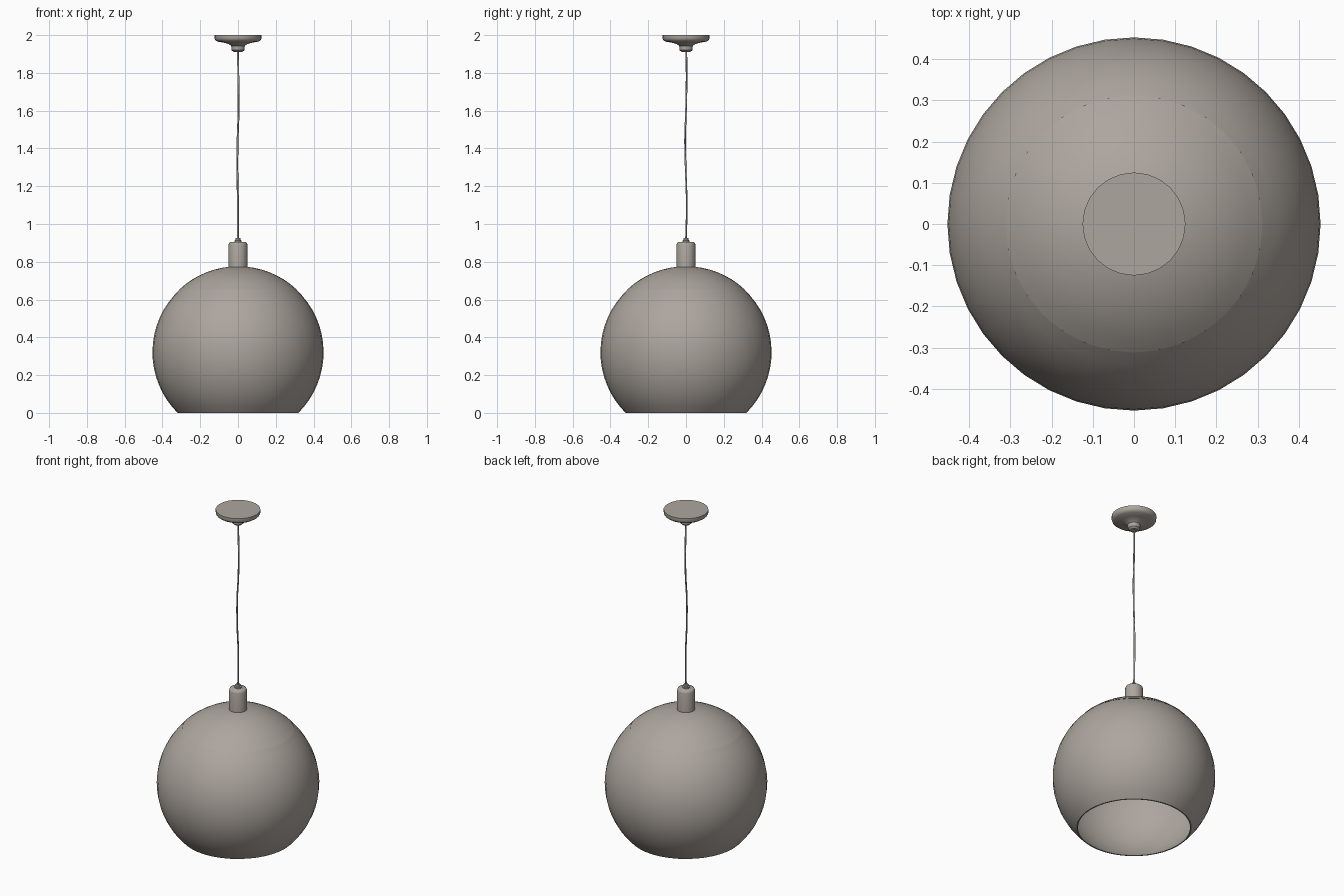
import bpy
import bmesh
from math import sin, cos, pi, sqrt, acos, radians
from mathutils import Vector

if "Cube" in bpy.data.objects:
    bpy.data.objects.remove(bpy.data.objects["Cube"])

# Single warm grey paint
COLOUR = (0.42, 0.38, 0.345, 1)
paint = bpy.data.materials.new("warm grey")
paint.use_nodes = True
paint.diffuse_color = COLOUR
paint.node_tree.nodes["Principled BSDF"].inputs["Base Color"].default_value = COLOUR


def finish(obj, angle=40):
    obj.data.materials.append(paint)
    bpy.ops.object.select_all(action='DESELECT')
    obj.select_set(True)
    bpy.context.view_layer.objects.active = obj
    bpy.ops.object.shade_smooth_by_angle(angle=radians(angle))


def lathe(name, profile, sides):
    """Spin (radius, z) points round the z axis; list them bottom to top."""
    bm = bmesh.new()
    verts = [bm.verts.new((r, 0, z)) for r, z in profile]
    edges = [bm.edges.new(pair) for pair in zip(verts, verts[1:])]
    bmesh.ops.spin(bm, geom=verts + edges, axis=(0, 0, 1), cent=(0, 0, 0),
                   angle=2 * pi, steps=sides, use_duplicate=False)
    bmesh.ops.remove_doubles(bm, verts=bm.verts, dist=0.0005)
    bmesh.ops.recalc_face_normals(bm, faces=bm.faces)
    mesh = bpy.data.meshes.new(name)
    bm.to_mesh(mesh)
    bm.free()
    obj = bpy.data.objects.new(name, mesh)
    bpy.context.collection.objects.link(obj)
    finish(obj)
    return obj


def arc(radius, low, high, steps):
    """Points on the globe's outline between two heights."""
    a, b = (acos(max(-1, min(1, (z - CENTRE) / radius))) for z in (low, high))
    angles = [a + (b - a) * i / steps for i in range(steps + 1)]
    return [(radius * sin(t), CENTRE + radius * cos(t)) for t in angles]


CENTRE, RADIUS, SEAM = 0.321, 0.453, 0.652

# Globe shade, open below, as a thin closed wall
outer = arc(RADIUS, 0, SEAM, 16)
inner = arc(RADIUS - 0.005, 0, SEAM, 16)
lathe("globe_shade", outer + inner[::-1] + outer[:1], 40)

# Cap sitting on the shade with a fine lip at the seam
top = arc(RADIUS + 0.002, SEAM, CENTRE + RADIUS + 0.002, 8)
under = arc(RADIUS - 0.004, SEAM, CENTRE + RADIUS - 0.004, 8)
lathe("shade_cap", under[::-1] + [(0.309, SEAM)] + top, 32)

# Lamp socket with a rounded shoulder
lathe("socket", [(0, 0.762), (0.05, 0.762), (0.05, 0.89), (0.047, 0.9),
                 (0.04, 0.905), (0, 0.905)], 20)

# Cable grip
lathe("cable_grip", [(0, 0.9), (0.019, 0.9), (0.019, 0.912), (0.013, 0.915),
                     (0.013, 0.926), (0, 0.926)], 12)

# Ceiling canopy
lathe("ceiling_canopy", [(0, 1.91), (0.022, 1.91), (0.034, 1.92), (0.036, 1.943),
                         (0.05, 1.953), (0.075, 1.96), (0.11, 1.966),
                         (0.122, 1.975), (0.125, 1.985), (0.125, 2), (0, 2)], 24)

# Gently wavering cable
curve = bpy.data.curves.new("cable", 'CURVE')
curve.dimensions = '3D'
curve.bevel_depth = 0.005
curve.bevel_resolution = 1
path = [(0, 0, 0.92), (0, 0.004, 1.1), (-0.004, -0.002, 1.3), (-0.002, -0.005, 1.45),
        (0.003, 0, 1.6), (0.002, 0.003, 1.75), (0, 0.002, 1.915)]
spline = curve.splines.new('BEZIER')
spline.bezier_points.add(len(path) - 1)
for point, co in zip(spline.bezier_points, path):
    point.co = Vector(co)
    point.handle_left_type = point.handle_right_type = 'AUTO'
spline.resolution_u = 4
cable = bpy.data.objects.new("cable", curve)
bpy.context.collection.objects.link(cable)
bpy.ops.object.select_all(action='DESELECT')
cable.select_set(True)
bpy.context.view_layer.objects.active = cable
bpy.ops.object.convert(target='MESH')
finish(bpy.context.view_layer.objects.active, 60)
